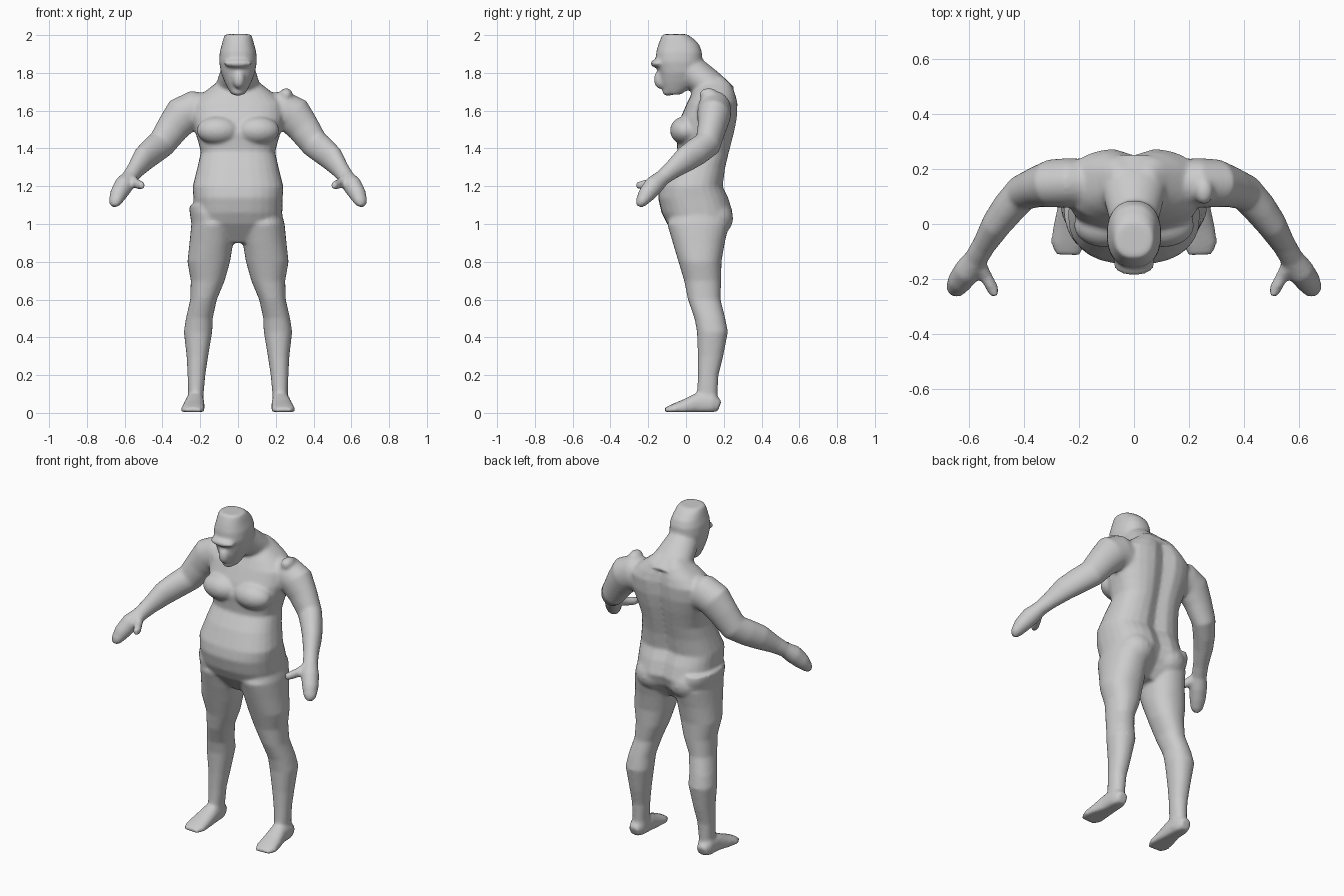
import bpy, bmesh, math
from mathutils import Vector, Matrix

SEG = 28
bm = bmesh.new()


def loft(rings, axis=None, power=2.0, flip=False, shape=None):
    """rings: (centre, radius_u, radius_v). Sections follow the path or a fixed axis."""
    part = bmesh.new()
    cs = [Vector(r[0]) for r in rings]
    loops = []
    for i, (_, ru, rv) in enumerate(rings):
        if axis:
            u, v = Vector((1, 0, 0)), Vector((0, 1, 0))
        else:
            t = (cs[min(i + 1, len(cs) - 1)] - cs[max(i - 1, 0)]).normalized()
            u = t.cross(Vector((0, 0, 1))).normalized()
            v = u.cross(t)
        loop = []
        for k in range(SEG):
            a = 2 * math.pi * k / SEG
            c, s = math.cos(a), math.sin(a)
            c = math.copysign(abs(c) ** (2 / power), c)
            s = math.copysign(abs(s) ** (2 / power), s)
            p = cs[i] + u * ru * c + v * rv * s
            if shape:
                p = shape(p, s)
            loop.append(part.verts.new(p))
        loops.append(loop)
    for a, b in zip(loops, loops[1:]):
        for k in range(SEG):
            n = (k + 1) % SEG
            part.faces.new((a[k], a[n], b[n], b[k]))
    part.faces.new(loops[0][::-1])
    part.faces.new(loops[-1])
    add(part, flip)


def add(part, flip=False):
    if flip:
        bmesh.ops.scale(part, vec=(-1, 1, 1), verts=part.verts)
    bmesh.ops.recalc_face_normals(part, faces=part.faces)
    me = bpy.data.meshes.new("tmp")
    part.to_mesh(me)
    part.free()
    bm.from_mesh(me)
    bpy.data.meshes.remove(me)


def blob(centre, radii, flip=False):
    part = bmesh.new()
    bmesh.ops.create_uvsphere(part, u_segments=20, v_segments=12, radius=1,
                              matrix=Matrix.Translation(centre) @ Matrix.Diagonal((*radii, 1)))
    add(part, flip)


def stack(rows):
    """rows: (z, x_min, x_max, y_front, y_back) -> horizontal rings"""
    return [(((a + b) / 2, (f + k) / 2, z), (b - a) / 2, (k - f) / 2) for z, a, b, f, k in rows]


# torso, with a groove down the spine
def spine(p, s):
    if s > 0:
        p.y -= 0.028 * math.exp(-(p.x / 0.045) ** 2)
    return p


torso = [(.90, .10, -.02, .16), (.95, .18, -.06, .20), (1.0, .232, -.10, .235),
         (1.06, .235, -.13, .255), (1.14, .237, -.148, .23), (1.2, .24, -.138, .20),
         (1.3, .215, -.095, .215), (1.38, .197, -.045, .235), (1.44, .212, -.05, .25),
         (1.48, .225, -.055, .26), (1.56, .245, -.03, .275), (1.64, .245, .005, .278),
         (1.69, .19, .03, .268), (1.74, .125, .06, .25), (1.78, .08, .10, .215)]
loft(stack([(z, -w, w, f, k) for z, w, f, k in torso]), axis=True, power=2.5, shape=spine)

# neck
loft([((0, .18, 1.66), .15, .10), ((0, .115, 1.74), .115, .085),
      ((0, .04, 1.80), .095, .085), ((0, -.02, 1.85), .08, .07)])

# head, brow, nose and chin
head = [(1.685, .035, -.10, -.03), (1.71, .05, -.12, .01), (1.75, .07, -.135, .05),
        (1.80, .09, -.145, .075), (1.86, .10, -.16, .085), (1.91, .097, -.158, .085),
        (1.95, .086, -.147, .07), (1.985, .077, -.133, .035), (2.005, .068, -.122, .005)]
loft(stack([(z, -w, w, f, k) for z, w, f, k in head]), axis=True, power=2.3)
blob((0, -.148, 1.85), (.075, .04, .024))
blob((.005, -.135, 1.765), (.033, .036, .05))
blob((0, -.095, 1.70), (.035, .03, .022))

leg = [(1.08, .04, .225, -.06, .20), (1.0, .015, .247, -.10, .23), (.9, .025, .257, -.07, .205),
       (.8, .042, .268, -.04, .188), (.7, .07, .25, -.01, .186), (.6, .112, .253, .01, .183),
       (.5, .134, .276, .045, .208), (.43, .136, .287, .058, .222), (.3, .158, .272, .063, .197),
       (.2, .173, .267, .063, .172), (.1, .182, .264, .058, .167), (.03, .18, .275, .05, .17)]
arm = [((.15, .145, 1.59), .09, .10), ((.24, .15, 1.60), .09, .105), ((.295, .148, 1.575), .088, .102),
       ((.345, .137, 1.51), .075, .088), ((.405, .115, 1.425), .066, .078),
       ((.455, .06, 1.385), .062, .075), ((.50, 0, 1.345), .055, .07),
       ((.545, -.075, 1.285), .043, .05), ((.575, -.125, 1.245), .042, .042),
       ((.605, -.17, 1.205), .05, .052), ((.635, -.21, 1.155), .045, .045),
       ((.652, -.238, 1.115), .035, .03), ((.66, -.25, 1.095), .018, .016)]
foot = [((.228, .178, .035), .03, .03), ((.228, .14, .05), .046, .055), ((.228, .06, .05), .05, .055),
        ((.235, -.01, .03), .058, .04), ((.24, -.07, .018), .063, .028), ((.242, -.112, .012), .045, .015)]


def sole(p, s):
    p.z = max(p.z, 0.004)
    return p


for flip in (False, True):
    # leg and foot
    loft(stack(leg), axis=True, power=2.2, flip=flip)
    loft(foot, power=2.4, flip=flip, shape=sole)
    # arm, hand and thumb
    loft(arm, flip=flip)
    loft([((.575, -.13, 1.24), .03, .035), ((.54, -.19, 1.215), .023, .026),
          ((.515, -.235, 1.205), .022, .024), ((.505, -.262, 1.205), .015, .016)], flip=flip)
    # chest muscle and buttock
    blob((.105, -.005, 1.495), (.115, .08, .075), flip)
    blob((.11, .14, 1.03), (.11, .11, .10), flip)

# one-sided hip fold and shoulder knob
loft(stack([(.99, .06, .245, -.09, .21), (1.06, .07, .256, -.095, .23),
            (1.10, .09, .258, -.085, .225)]), axis=True, flip=True)
blob((.255, .12, 1.685), (.035, .05, .035))

# fuse the parts into one skin
mesh = bpy.data.meshes.new("body")
bm.to_mesh(mesh)
bm.free()
body = bpy.data.objects.new("body", mesh)
bpy.context.collection.objects.link(body)
bpy.context.view_layer.objects.active = body
body.select_set(True)
remesh = body.modifiers.new("Fuse", 'REMESH')
remesh.mode = 'VOXEL'
remesh.voxel_size = 0.01
remesh.use_smooth_shade = True
smooth = body.modifiers.new("Relax", 'SMOOTH')
smooth.factor = 0.5
smooth.iterations = 5
